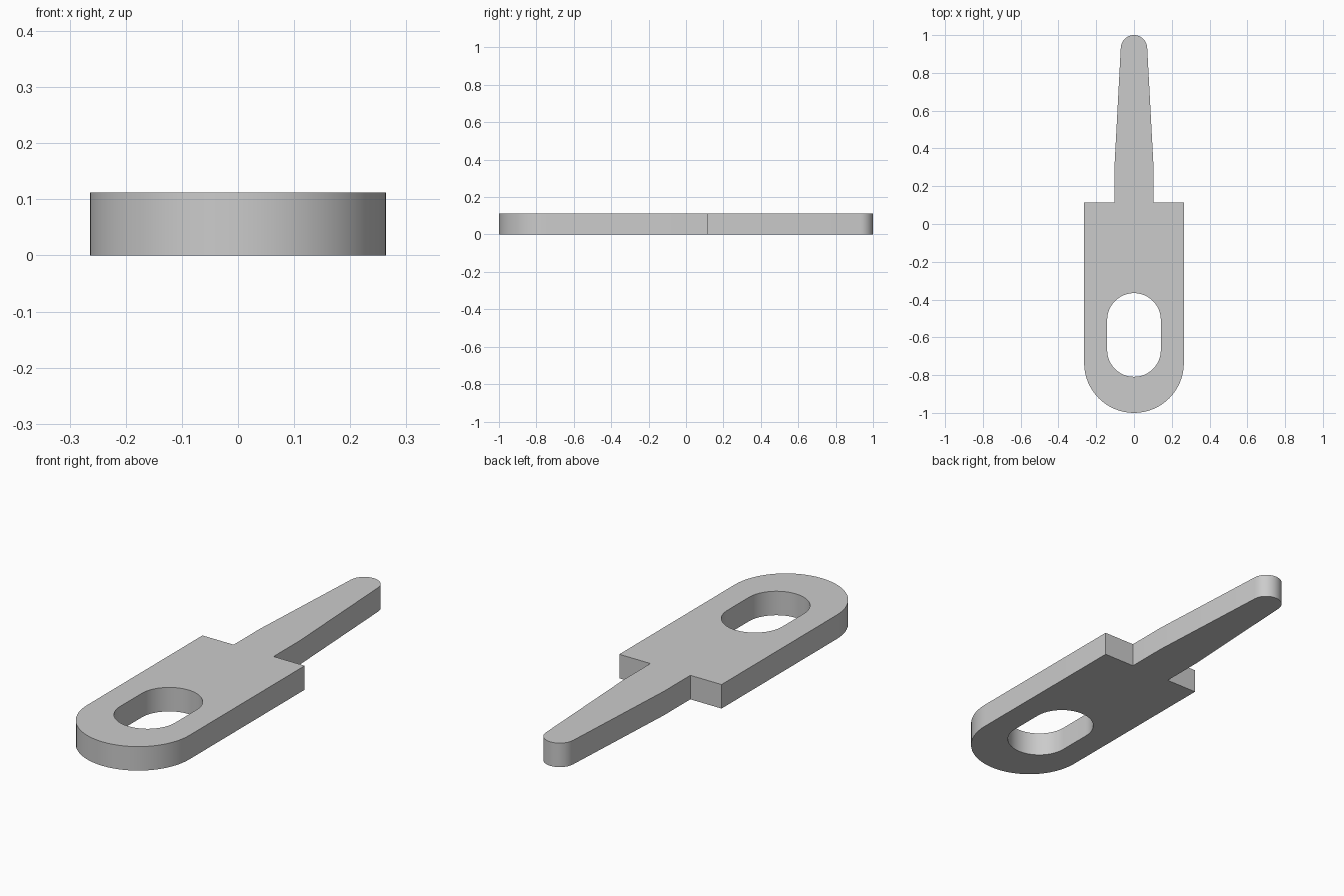
import bpy
import bmesh
from math import sin, cos, pi, radians

if "Cube" in bpy.data.objects:
    bpy.data.objects.remove(bpy.data.objects["Cube"], do_unlink=True)

THICK = 0.112
BODY_R, SLOT_R, TIP_R = 0.264, 0.142, 0.07
SHOULDER_Y = 0.115
STEM_R = 0.103


def arc(cy, r, start, end, steps=32):
    """Points on an arc centred on the y axis, angles in degrees."""
    angles = [radians(start + (end - start) * i / steps) for i in range(steps + 1)]
    return [(r * cos(a), cy + r * sin(a)) for a in angles]


def loop_edges(bm, points):
    verts = [bm.verts.new((x, y, 0)) for x, y in points]
    return [bm.edges.new((v, verts[i - 1])) for i, v in enumerate(verts)]


# Outline: rounded front end, square shoulders, tapering tongue with round tip
stem = [(BODY_R, SHOULDER_Y), (STEM_R, SHOULDER_Y), (STEM_R, 0.31)]
outline = arc(BODY_R - 1, BODY_R, 180, 360)
outline += stem
outline += arc(1 - TIP_R, TIP_R, 3, 177, 24)
outline += [(-x, y) for x, y in reversed(stem)]

# Slot: two half circles joined by straight sides
slot = arc(-0.508, SLOT_R, 0, 180) + arc(-0.667, SLOT_R, 180, 360)

# Fill the flat profile and extrude it to a plate
bm = bmesh.new()
edges = loop_edges(bm, outline) + loop_edges(bm, slot)
bmesh.ops.triangle_fill(bm, use_beauty=True, edges=edges)
bmesh.ops.dissolve_limit(bm, angle_limit=0.01, verts=bm.verts[:], edges=[e for e in bm.edges if len(e.link_faces) == 2])
result = bmesh.ops.extrude_face_region(bm, geom=bm.faces[:], use_keep_orig=True)
top = [g for g in result["geom"] if isinstance(g, bmesh.types.BMVert)]
bmesh.ops.translate(bm, vec=(0, 0, THICK), verts=top)
bmesh.ops.recalc_face_normals(bm, faces=bm.faces[:])

mesh = bpy.data.meshes.new("slotted_tab")
bm.to_mesh(mesh)
bm.free()
plate = bpy.data.objects.new("slotted_tab", mesh)
bpy.context.collection.objects.link(plate)

# Plain grey material
grey = bpy.data.materials.new("light_grey")
grey.use_nodes = True
colour = (0.6, 0.6, 0.6, 1)
grey.diffuse_color = colour
grey.node_tree.nodes["Principled BSDF"].inputs["Base Color"].default_value = colour
mesh.materials.append(grey)

# Smooth rounded walls, keep the rims and corners sharp
bpy.ops.object.select_all(action="DESELECT")
plate.select_set(True)
bpy.context.view_layer.objects.active = plate
bpy.ops.object.shade_smooth_by_angle(angle=radians(30))
